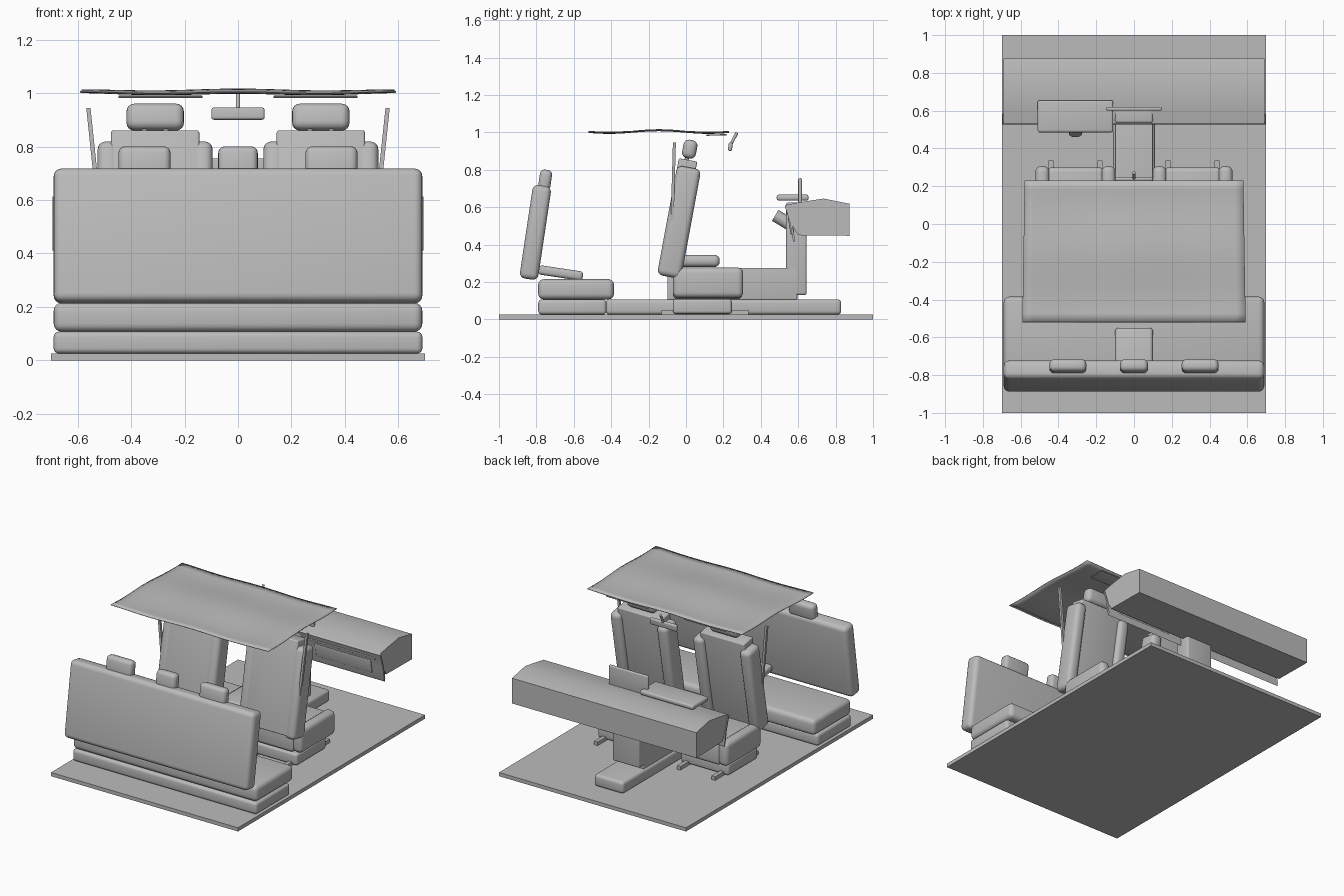
import bpy, bmesh, math
from mathutils import Matrix, Vector

if "Cube" in bpy.data.objects:
    bpy.data.objects.remove(bpy.data.objects["Cube"])

grey = bpy.data.materials.new("light_grey")
grey.diffuse_color = (0.5, 0.5, 0.5, 1)
grey.use_nodes = True
grey.node_tree.nodes["Principled BSDF"].inputs["Base Color"].default_value = grey.diffuse_color


def finish(name, bm):
    bmesh.ops.recalc_face_normals(bm, faces=bm.faces)
    me = bpy.data.meshes.new(name)
    bm.to_mesh(me)
    bm.free()
    me.materials.append(grey)
    me.shade_smooth()
    me.set_sharp_from_angle(angle=math.radians(32))
    ob = bpy.data.objects.new(name, me)
    bpy.context.collection.objects.link(ob)
    return ob


def box(name, c, size, r=0.0, tilt=0.0, seg=4):
    """Rounded box; positive tilt leans the top towards +y."""
    bm = bmesh.new()
    bmesh.ops.create_cube(bm, size=1, matrix=Matrix.Diagonal((*size, 1)))
    if r:
        bmesh.ops.bevel(bm, geom=bm.edges[:], offset=r, segments=seg,
                        profile=0.5, affect='EDGES', clamp_overlap=True)
    bm.transform(Matrix.Translation(c) @ Matrix.Rotation(-math.radians(tilt), 4, 'X'))
    return finish(name, bm)


def span(name, x, y, z, r=0.0):
    """Rounded box given by its ranges."""
    c = [(a[0] + a[1]) / 2 for a in (x, y, z)]
    return box(name, c, [a[1] - a[0] for a in (x, y, z)], r)


def rod(name, a, b, radius, sides=16):
    a, b = Vector(a), Vector(b)
    d = b - a
    bm = bmesh.new()
    bmesh.ops.create_cone(bm, cap_ends=True, segments=sides, radius1=radius,
                          radius2=radius, depth=d.length)
    bm.transform(Matrix.Translation((a + b) / 2) @ d.to_track_quat('Z', 'Y').to_matrix().to_4x4())
    return finish(name, bm)


def extrude_x(name, profile, x0, x1):
    """Side profile of (y, z) points pulled along x."""
    bm = bmesh.new()
    f = bm.faces.new([bm.verts.new((x0, y, z)) for y, z in profile])
    g = bmesh.ops.extrude_face_region(bm, geom=[f])
    bmesh.ops.translate(bm, vec=(x1 - x0, 0, 0),
                        verts=[v for v in g['geom'] if isinstance(v, bmesh.types.BMVert)])
    return finish(name, bm)


# floor
span("floor", (-0.7, 0.7), (-1, 1), (0, 0.025))

# rear bench
span("rear_base", (-0.69, 0.69), (-0.79, -0.425), (0.025, 0.107), 0.02)
span("rear_cushion", (-0.69, 0.69), (-0.79, -0.385), (0.107, 0.215), 0.03)
box("rear_backrest", (0, -0.805, 0.465), (1.38, 0.1, 0.505), 0.03, 8.5)
box("rear_armrest", (0, -0.67, 0.248), (0.2, 0.24, 0.05), 0.018, 8.5)
for x, w in ((-0.35, 0.195), (0, 0.148), (0.35, 0.195)):
    box("rear_headrest", (x, -0.753, 0.745), (w, 0.065, 0.11), 0.025, 8.5)

# front seats, mirrored
T = 10.5
for s in (-1, 1):
    cx = 0.31 * s
    for dx in (-0.13, 0.13):
        span("seat_rail", (cx + dx - 0.013, cx + dx + 0.013), (-0.13, 0.335), (0.025, 0.05))
    span("seat_base", (cx - 0.18, cx + 0.18), (-0.07, 0.245), (0.03, 0.108), 0.015)
    span("seat_cushion", (cx - 0.15, cx + 0.15), (-0.07, 0.3), (0.108, 0.26), 0.025)
    box("seat_backrest", (cx, -0.045, 0.55), (0.33, 0.1, 0.615), 0.008, T)
    for k in (-1, 1):
        bx = cx + 0.175 * k
        span("cushion_bolster", (bx - 0.037, bx + 0.037), (-0.07, 0.306), (0.115, 0.277), 0.03)
        box("backrest_bolster", (bx, -0.037, 0.52), (0.08, 0.13, 0.595), 0.03, T)
        rod("headrest_post", (cx + 0.04 * k, 0.0, 0.84), (cx + 0.04 * k, 0.014, 0.9), 0.011)
    box("headrest", (cx, 0.02, 0.91), (0.215, 0.075, 0.1), 0.03, T)
    # seat belt strap
    top, low = Vector((0.56 * s, -0.062, 0.945)), Vector((0.508 * s, -0.076, 0.45))
    bm = bmesh.new()
    vs = [bm.verts.new(p + Vector((dx, dy, 0))) for p in (top, low)
          for dx, dy in ((-0.008, -0.008), (0.008, -0.008), (0.008, 0.008), (-0.008, 0.008))]
    bmesh.ops.convex_hull(bm, input=vs)
    finish("belt_strap", bm)
    # sun visor
    box("sun_visor", (0.29 * s, 0.163, 0.986), (0.315, 0.11, 0.007), 0.003, -1)

# centre console
span("console_base", (-0.11, 0.11), (-0.43, 0.83), (0.025, 0.107), 0.02)
span("console_tunnel", (-0.1, 0.1), (-0.1, 0.595), (0.105, 0.275), 0.006)
span("console_armrest", (-0.085, 0.085), (-0.1, 0.18), (0.28, 0.345), 0.028)
span("centre_stack", (-0.1, 0.1), (0.535, 0.645), (0.13, 0.625), 0.012)

# dashboard
extrude_x("dashboard", [(0.535, 0.612), (0.6, 0.625), (0.735, 0.646), (0.875, 0.618),
                        (0.875, 0.447), (0.6, 0.45), (0.562, 0.51), (0.545, 0.56)], -0.69, 0.69)
# curved facing with a lower lip
extrude_x("dash_facing", [(0.528, 0.605), (0.535, 0.612), (0.553, 0.56), (0.568, 0.51), (0.582, 0.43),
                          (0.578, 0.41), (0.57, 0.43), (0.557, 0.51), (0.543, 0.56)], -0.695, 0.695)
box("glovebox", (0.4, 0.562, 0.5), (0.42, 0.02, 0.09), 0.005, -10)
box("dash_trim", (0.4, 0.545, 0.57), (0.5, 0.015, 0.015), 0.004, -15)

# instruments, screen and steering column
span("instrument_hood", (-0.51, -0.11), (0.485, 0.655), (0.635, 0.667), 0.012)
span("screen", (-0.147, 0.147), (0.6, 0.62), (0.62, 0.755), 0.008)
rod("steering_column", (-0.31, 0.477, 0.556), (-0.31, 0.57, 0.5), 0.034, 24)

# rear view mirror
box("mirror", (0, 0.237, 0.923), (0.2, 0.022, 0.046), 0.01, 6)
rod("mirror_stem", (0, 0.24, 0.935), (0, 0.272, 0.998), 0.008)

# wavy headliner sheet
bm = bmesh.new()
bmesh.ops.create_grid(bm, x_segments=24, y_segments=16, size=1)
for v in bm.verts:
    u, w = v.co.x, v.co.y
    v.co = ((0.585 - 0.006 * w) * u, -0.145 + 0.375 * w,
            1.006 + 0.008 * math.cos(4.4 * w) * (1 - 0.4 * u * u) + 0.003 * math.cos(6 * u))
liner = finish("headliner", bm)
mod = liner.modifiers.new("thickness", 'SOLIDIFY')
mod.thickness = 0.004
